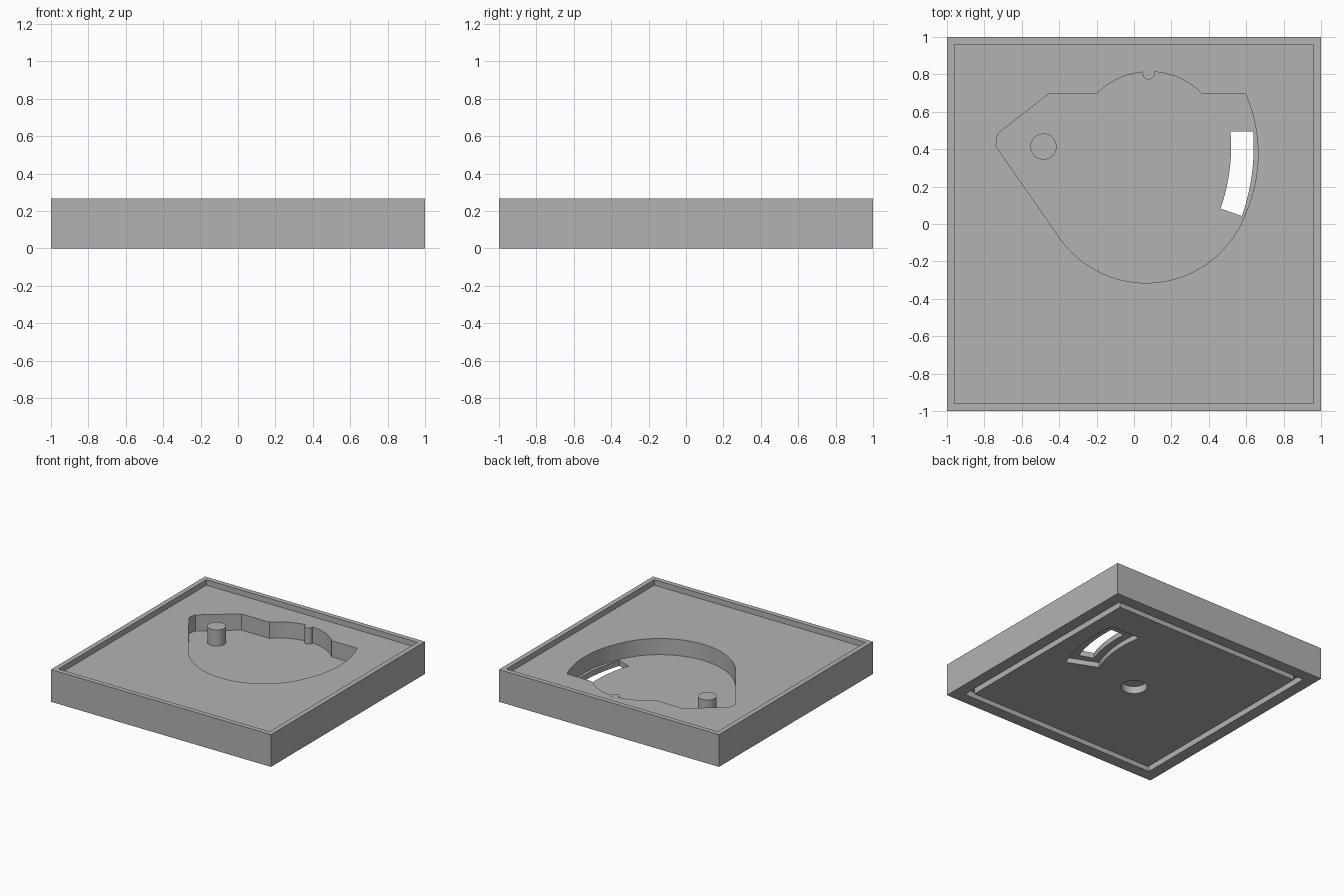
import bpy, bmesh
from math import cos, sin, radians
from mathutils import Vector

if "Cube" in bpy.data.objects:
    bpy.data.objects.remove(bpy.data.objects["Cube"], do_unlink=True)

HEIGHT, DECK, FLOOR = 0.265, 0.22, 0.087
PIVOT = (-0.484, 0.414)

grey = bpy.data.materials.new("plain grey")
grey.use_nodes = True
grey.diffuse_color = (0.45, 0.45, 0.45, 1)
grey.node_tree.nodes["Principled BSDF"].inputs["Base Color"].default_value = (0.45, 0.45, 0.45, 1)


def arc(centre, r, start, end, steps=32):
    """Points along a circular arc, angles in degrees."""
    angles = [radians(start + (end - start) * i / steps) for i in range(steps + 1)]
    return [(centre[0] + r * cos(a), centre[1] + r * sin(a)) for a in angles]


def square(half):
    return [(-half, -half), (half, -half), (half, half), (-half, half)]


def prism(name, outline, z0, z1):
    """Extrude a closed counter-clockwise outline from z0 to z1."""
    bm = bmesh.new()
    base = bm.faces.new([bm.verts.new((x, y, z0)) for x, y in outline])
    top = bmesh.ops.extrude_face_region(bm, geom=[base])["geom"]
    moved = [v for v in top if isinstance(v, bmesh.types.BMVert)]
    bmesh.ops.translate(bm, verts=moved, vec=Vector((0, 0, z1 - z0)))
    bmesh.ops.recalc_face_normals(bm, faces=bm.faces)
    mesh = bpy.data.meshes.new(name)
    bm.to_mesh(mesh)
    bm.free()
    mesh.materials.append(grey)
    obj = bpy.data.objects.new(name, mesh)
    bpy.context.collection.objects.link(obj)
    return obj


def disc(centre, r):
    return arc(centre, r, 0, 360, 48)[:-1]


def curved_slot(inner, outer, low, top):
    """Band around the pivot, cut off level at y = top."""
    rise = top - PIVOT[1]
    ends = [(PIVOT[0] + (r * r - rise * rise) ** 0.5, top) for r in (outer, inner)]
    up = [p for p in arc(PIVOT, outer, low, 15) if p[1] < top - 0.005]
    down = [p for p in arc(PIVOT, inner, 15, low) if p[1] < top - 0.005]
    return up + ends + down


def carve(body, cutter):
    """Subtract a cutter for good, then discard it."""
    cutter.hide_render = True
    mod = body.modifiers.new("carve", "BOOLEAN")
    mod.operation, mod.solver, mod.object = "DIFFERENCE", "EXACT", cutter
    graph = bpy.context.evaluated_depsgraph_get()
    mesh = bpy.data.meshes.new_from_object(body.evaluated_get(graph))
    body.modifiers.clear()
    body.data = mesh
    bpy.data.objects.remove(cutter, do_unlink=True)


# Square body with a shallow rimmed top
tray = prism("tray_body", square(1), 0, HEIGHT)
carve(tray, prism("rim_cutter", square(0.96), DECK, HEIGHT + 0.1))

# Mechanism pocket: round bowl, side arc, top bulge and pivot corner
pocket = (arc((0.065, 0.25), 0.565, -145, -20, 48)
          + arc((-0.134, 0.375), 0.797, -22, 23.6)[1:]
          + arc((0.083, 0.42), 0.394, 44.2, 135.8)
          + [(-0.457, 0.695)]
          + arc(PIVOT, 0.253, 164, 180, 6))
carve(tray, prism("pocket_cutter", pocket, FLOOR, HEIGHT + 0.1))

# Curved window with a wider recess on the underside
carve(tray, prism("window_cutter", curved_slot(1.003, 1.124, -19.3, 0.495), -0.1, DECK - 0.05))
carve(tray, prism("window_recess_cutter", curved_slot(0.945, 1.207, -22.3, 0.588), -0.1, 0.042))

# Square groove and centre socket on the underside
groove = prism("groove_cutter", square(0.904), -0.1, 0.05)
carve(groove, prism("groove_island", square(0.854), -0.2, 0.2))
carve(tray, groove)
carve(tray, prism("socket_cutter", disc((0, 0), 0.098), -0.1, 0.06))

# Posts standing in the pocket
pivot_post = prism("pivot_post", disc(PIVOT, 0.07), FLOOR - 0.005, DECK)
stop_pin = prism("stop_pin", disc((0.078, 0.805), 0.032), FLOOR - 0.005, DECK + 0.001)

for obj in (tray, pivot_post, stop_pin):
    bpy.ops.object.select_all(action="DESELECT")
    obj.select_set(True)
    bpy.context.view_layer.objects.active = obj
    bpy.ops.object.shade_smooth_by_angle(angle=radians(25))
